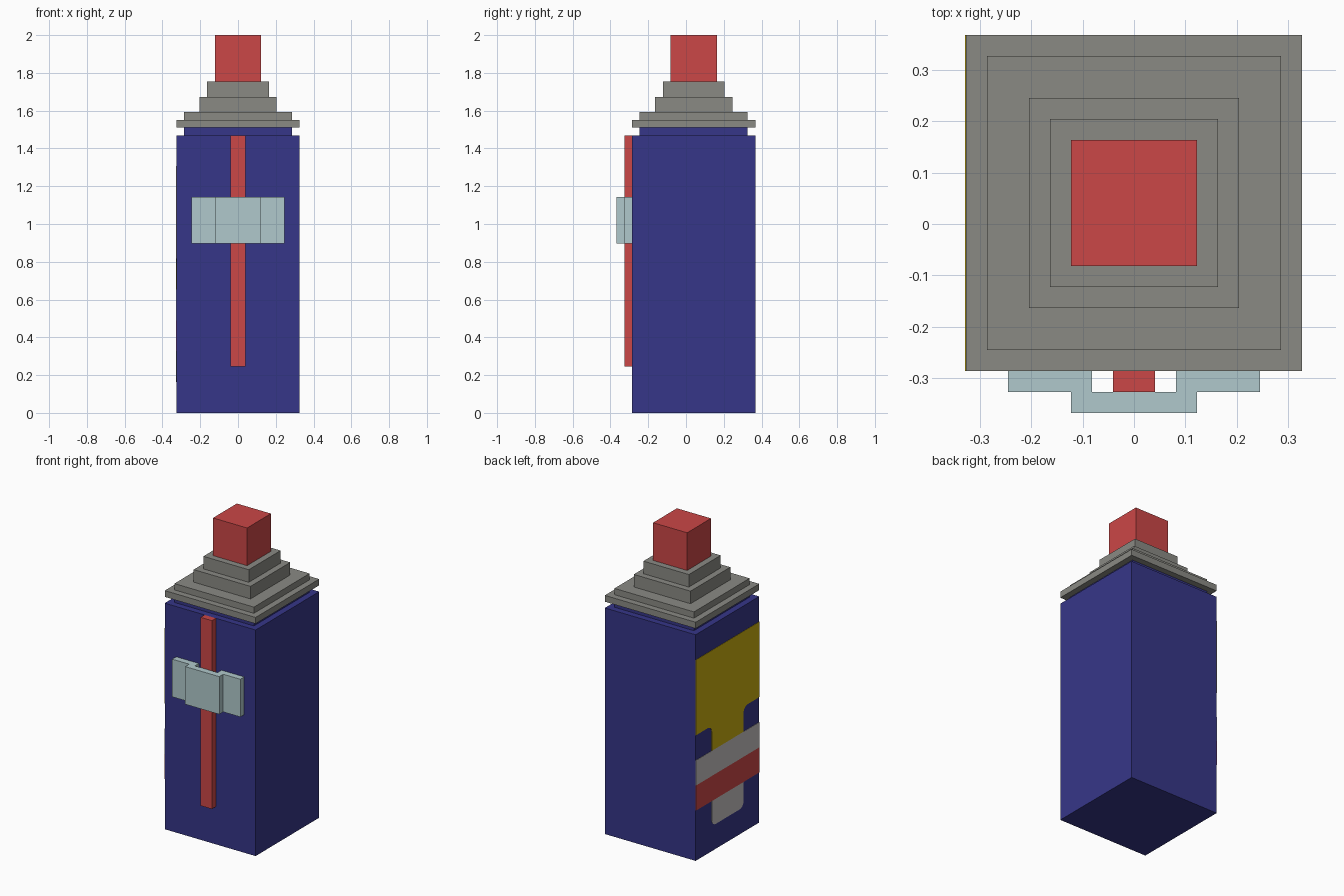
import bpy
import bmesh
from math import cos, sin, radians

if "Cube" in bpy.data.objects:
    bpy.data.objects.remove(bpy.data.objects["Cube"], do_unlink=True)

U = 2 / 49          # grid unit: the model is 49 units tall
MID = 1             # y of the body axis, in units


def srgb(r, g, b):
    lin = [c / 12.92 if c < 0.04045 else ((c + 0.055) / 1.055) ** 2.4
           for c in (r / 255, g / 255, b / 255)]
    return (*lin, 1)


def material(name, rgb):
    mat = bpy.data.materials.new(name)
    mat.use_nodes = True
    mat.diffuse_color = srgb(*rgb)
    bsdf = next(n for n in mat.node_tree.nodes if n.type == 'BSDF_PRINCIPLED')
    bsdf.inputs["Base Color"].default_value = srgb(*rgb)
    return mat


blue = material("dark blue", (54, 54, 136))
red = material("red", (203, 71, 71))
metal = material("warm grey", (138, 138, 132))
pale = material("pale aqua", (176, 201, 204))
yellow = material("yellow", (202, 174, 16))
silver = material("light grey", (198, 194, 192))


def finish(name, bm, mat):
    bmesh.ops.recalc_face_normals(bm, faces=bm.faces)
    mesh = bpy.data.meshes.new(name)
    bm.to_mesh(mesh)
    bm.free()
    mesh.materials.append(mat)
    obj = bpy.data.objects.new(name, mesh)
    bpy.context.collection.objects.link(obj)
    return obj


def box(name, mat, x, y, z):
    """Box from (min, max) ranges in grid units."""
    bm = bmesh.new()
    bmesh.ops.create_cube(bm, size=1)
    for v in bm.verts:
        for i, (lo, hi) in enumerate((x, y, z)):
            v.co[i] = (hi if v.co[i] > 0 else lo) * U
    return finish(name, bm, mat)


def tier(name, mat, half, z0, z1):
    """Square block centred on the body axis."""
    return box(name, mat, (-half, half), (MID - half, MID + half), (z0, z1))


def arc(cx, cz, start, end, steps=6):
    """Unit-radius quarter corner as profile points."""
    angles = [radians(start + (end - start) * i / steps) for i in range(steps + 1)]
    return [(cx + cos(a), cz + sin(a)) for a in angles]


def decal(name, mat, half_profile):
    """Thin plate on the -x side, its half profile mirrored about the axis."""
    points = half_profile + [(-t, z) for t, z in reversed(half_profile)]
    bm = bmesh.new()
    face = bm.faces.new([bm.verts.new((-8 * U, (MID + t) * U, z * U))
                         for t, z in points])
    out = bmesh.ops.extrude_face_region(bm, geom=[face])["geom"]
    for v in out:
        if isinstance(v, bmesh.types.BMVert):
            v.co.x -= 0.002
    return finish(name, bm, mat)


# Body and stepped top
tier("body", blue, 8, 0, 36)
tier("neck", blue, 7, 36, 37)
tier("rim_plate", metal, 8, 37, 38)
tier("upper_plate", metal, 7, 38, 39)
tier("lower_step", metal, 5, 39, 41)
tier("upper_step", metal, 4, 41, 43)
tier("button", red, 3, 43, 49)

# Front strip held by a bracket
box("front_strip", red, (-1, 1), (-8, -7), (6, 36))
box("bracket_bridge", pale, (-3, 3), (-9, -8), (22, 28))
for side, x in (("left", (2, 6)), ("right", (-6, -2))):
    box("bracket_foot_" + side, pale, x, (-8, -7), (22, 28))

# Painted label on the right side
decal("label_yellow", yellow, [(8, 32), (8, 20)] + arc(5, 19, 90, 180) + [(4, 16)])
decal("label_silver_band", silver, [(8, 16), (8, 12)])
decal("label_red_band", red, [(8, 12), (8, 8)])
decal("label_silver_tab", silver, [(4, 8)] + arc(3, 5, 0, -90))
